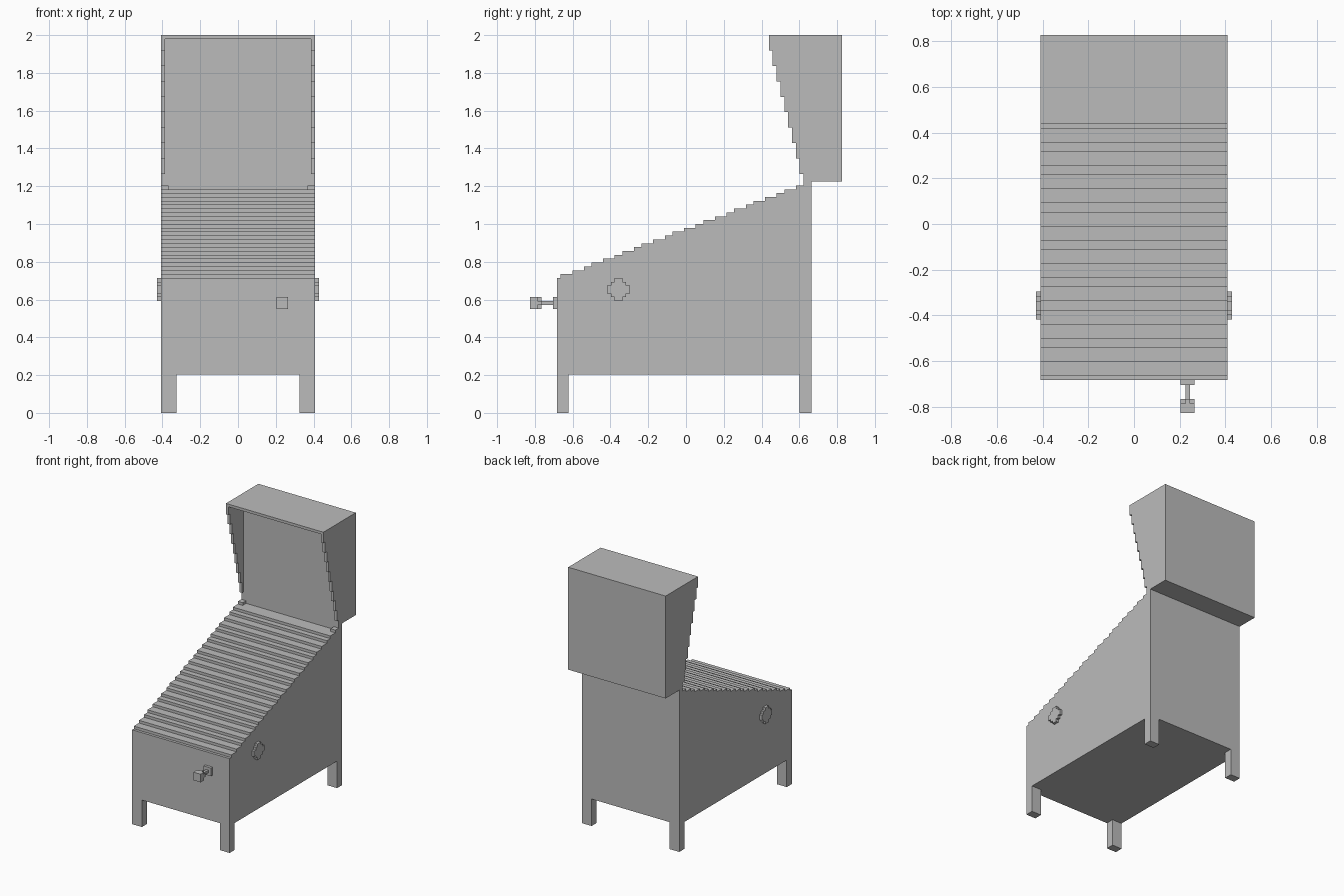
import bpy, bmesh, math

if "Cube" in bpy.data.objects:
    bpy.data.objects.remove(bpy.data.objects["Cube"])

U = 2 / 98  # one block of the grid that every part is cut to

grey = bpy.data.materials.new("plain_grey")
grey.diffuse_color = (0.5, 0.5, 0.5, 1)
grey.use_nodes = True
grey.node_tree.nodes["Principled BSDF"].inputs["Base Color"].default_value = grey.diffuse_color


def finish(name, bm):
    bmesh.ops.recalc_face_normals(bm, faces=bm.faces[:])
    bmesh.ops.scale(bm, vec=(U, U, U), verts=bm.verts[:])
    mesh = bpy.data.meshes.new(name)
    bm.to_mesh(mesh)
    bm.free()
    mesh.materials.append(grey)
    obj = bpy.data.objects.new(name, mesh)
    bpy.context.collection.objects.link(obj)
    return obj


def prism(name, outline, x0, x1):
    """Extrude a (y, z) outline from x0 to x1."""
    bm = bmesh.new()
    face = bm.faces.new([bm.verts.new((x0, y, z)) for y, z in outline])
    ext = bmesh.ops.extrude_face_region(bm, geom=[face])
    moved = [v for v in ext["geom"] if isinstance(v, bmesh.types.BMVert)]
    bmesh.ops.translate(bm, vec=(x1 - x0, 0, 0), verts=moved)
    return finish(name, bm)


def box(name, x0, x1, y0, y1, z0, z1):
    return prism(name, [(y0, z0), (y1, z0), (y1, z1), (y0, z1)], x0, x1)


def frame(name, x0, x1, z0, z1):
    """Raised rim, one block wide and deep, on the cabinet front."""
    bm = bmesh.new()
    corners = [(x0, z0), (x1, z0), (x1, z1), (x0, z1)]
    face = bm.faces.new([bm.verts.new((x, -33.5, z)) for x, z in corners])
    bmesh.ops.inset_region(bm, faces=[face], thickness=1)
    bmesh.ops.delete(bm, geom=[face], context='FACES')
    ext = bmesh.ops.extrude_face_region(bm, geom=bm.faces[:])
    moved = [v for v in ext["geom"] if isinstance(v, bmesh.types.BMVert)]
    bmesh.ops.translate(bm, vec=(0, -1, 0), verts=moved)
    return finish(name, bm)


# Cabinet with the stepped playfield slope and the neck under the head
outline = [(32.5, 10), (-33.5, 10), (-33.5, 35)]
for k in range(23):
    y = -32.5 + math.floor(k * 2.635 + (0.87 if k else 0))
    outline += [(y, 35 + k), (y, 36 + k)]
outline += [(30.5, 58), (30.5, 60), (32.5, 60)]
prism("cabinet", outline, -20, 20)

# Legs and small corner blocks at the top of the slope
for side, x in (("left", -20), ("right", 16)):
    box("front_leg_" + side, x, x + 4, -33.5, -30.5, 0, 10)
    box("back_leg_" + side, x, x + 4, 29.5, 32.5, 0, 10)
for side, x in (("left", -20), ("right", 18)):
    box("corner_block_" + side, x, x + 2, 28.5, 30.5, 58, 59)

# Head: box, roof and stepped side walls around the recessed panel
box("head_box", -20, 20, 30.5, 40.5, 60, 98)
box("head_roof", -19, 19, 21.5, 30.5, 97, 98)
wall = [(30.5, 98), (30.5, 62)]
for k in range(9):
    wall += [(29.5 - k, 62 + 4 * k), (29.5 - k, 66 + 4 * k)]
wall[-1] = (21.5, 98)
prism("head_wall_left", wall, -20, -19)
prism("head_wall_right", wall, 19, 20)

# Round stepped buttons on both sides
half = [(1, 3), (1, 2), (2, 2), (2, 1), (3, 1)]
quarter = half + [(y, -z) for y, z in reversed(half)]
disc = quarter + [(-y, z) for y, z in reversed(quarter)]
button = [(y - 17.5, z + 32) for y, z in disc]
prism("side_button_left", button, -21, -20)
prism("side_button_right", button, 20, 21)

# Coin slots and coin return
frame("coin_slot_left", -6, -2, 23, 27)
frame("coin_slot_right", 2, 6, 23, 27)
frame("coin_return", -6, 6, 15, 21)

# Plunger
box("plunger_base", 10, 13, -34.5, -33.5, 27, 30)
box("plunger_rod", 11, 12, -37.5, -34.5, 28, 29)
box("plunger_knob", 10, 13, -40.5, -38.5, 27, 30)
box("plunger_collar_upright", 11, 12, -38.5, -37.5, 27, 30)
box("plunger_collar_left", 10, 11, -38.5, -37.5, 28, 29)
box("plunger_collar_right", 12, 13, -38.5, -37.5, 28, 29)
